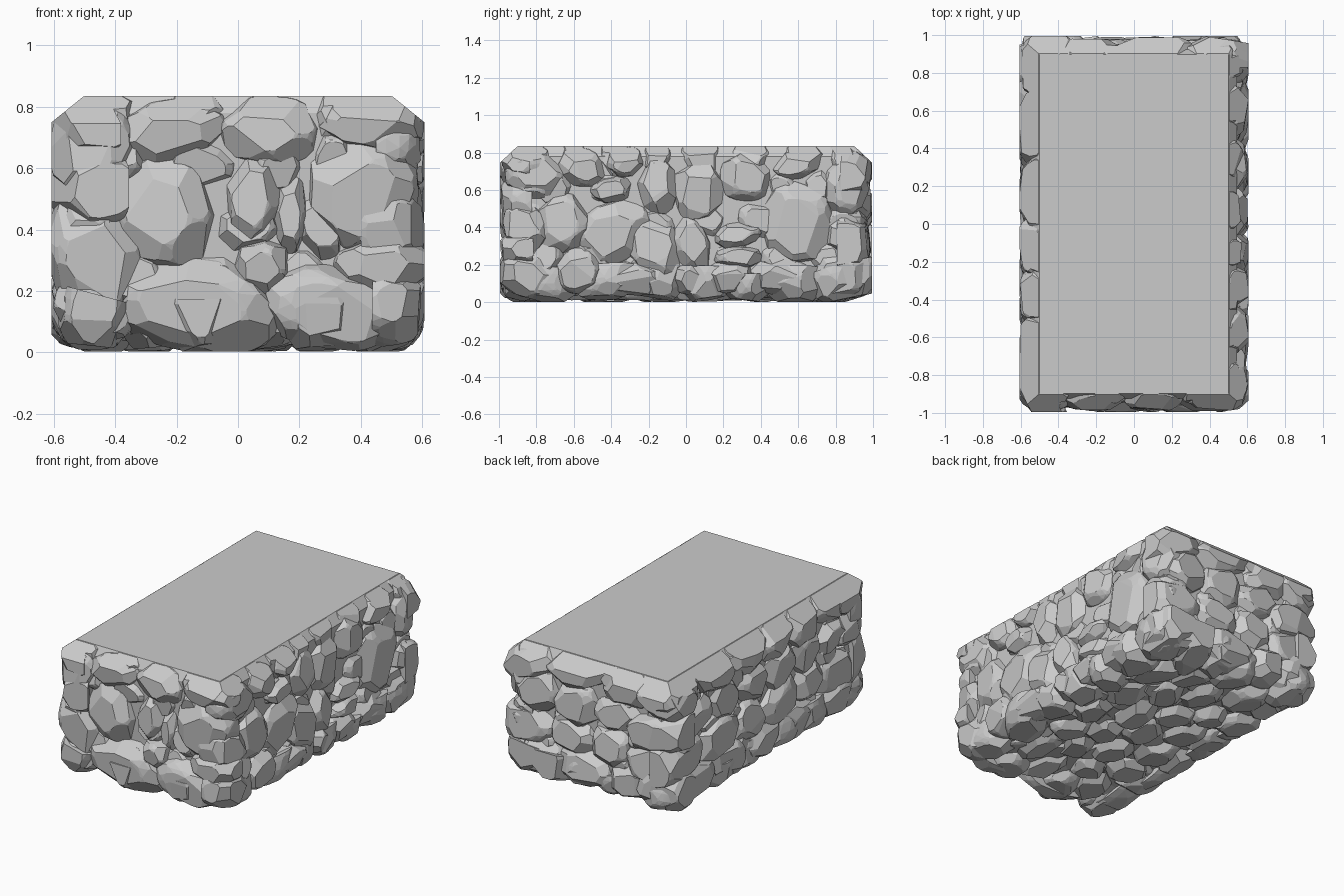
import bpy, bmesh, math, random
from mathutils import Vector, Matrix

if "Cube" in bpy.data.objects:
    bpy.data.objects.remove(bpy.data.objects["Cube"])

random.seed(5)
HX, HY, TOP = 0.6, 0.982, 0.835
ROUND = 0.14                                        # radius of the block's eased edges


def finish(bm, name, angle=22):
    bmesh.ops.recalc_face_normals(bm, faces=bm.faces[:])
    me = bpy.data.meshes.new(name)
    bm.to_mesh(me)
    bm.free()
    ob = bpy.data.objects.new(name, me)
    bpy.context.collection.objects.link(ob)
    bpy.ops.object.select_all(action='DESELECT')
    bpy.context.view_layer.objects.active = ob
    ob.select_set(True)
    bpy.ops.object.shade_smooth_by_angle(angle=math.radians(angle))
    return ob


def hull(bm):
    r = bmesh.ops.convex_hull(bm, input=bm.verts[:])
    junk = {e for e in r['geom_interior'] + r['geom_unused'] if isinstance(e, bmesh.types.BMVert)}
    bmesh.ops.delete(bm, geom=list(junk), context='VERTS')


def clip(bm, co, no):
    bmesh.ops.bisect_plane(bm, geom=bm.verts[:] + bm.edges[:] + bm.faces[:], dist=1e-5,
                           plane_co=co, plane_no=no, clear_outer=True)
    caps = [e for e in bm.edges if e.is_boundary]
    if caps:
        bmesh.ops.holes_fill(bm, edges=caps, sides=0)


# Outer limits: flat top with sloping rim, and the overall bounding box
LIMITS = [((0, 0, TOP - 0.002), (0, 0, 1)), ((0, 0, 0.002), (0, 0, -1))]
for s in (-1, 1):
    LIMITS += [((s * 0.607, 0, 0), (s, 0, 0)), ((0, s * 0.995, 0), (0, s, 0)),
               ((s * 0.502, 0, TOP), (s * 0.085, 0, 0.105)),
               ((0, s * 0.9, TOP), (0, s * 0.085, 0.09))]


def on_surface(q):
    """Point and normal of the round-edged block next to a point on its plain box."""
    lo = Vector((-HX, -HY, 0.012)) + Vector((ROUND,) * 3)
    hi = Vector((HX, HY, TOP + 0.06)) - Vector((ROUND,) * 3)
    c = Vector([min(max(q[i], lo[i]), hi[i]) for i in range(3)])
    n = (q - c).normalized()
    return c + n * ROUND, n


def stone(target, fr, u, v, ru, rv, rot, extent, sink):
    """One chipped boulder bedded in the block, facing along the local surface."""
    bm = bmesh.new()
    bmesh.ops.create_icosphere(bm, subdivisions=3, radius=1)
    for w in bm.verts:
        w.co = Vector([math.copysign(abs(c) ** 0.8, c) for c in w.co])
    clip(bm, (0, 0, -0.25), (0, 0, -1))
    clip(bm, (0, 0, 0.86), (random.uniform(-.18, .18), random.uniform(-.18, .18), 1))
    for count, tilt, reach in ((7, 0.25, 0.97), (6, 1.0, 0.98)):      # rim and shoulder facets
        for i in range(count):
            a = (i + random.random() * 0.9) * math.tau / count
            n = Vector((math.cos(a), math.sin(a), tilt * random.uniform(.6, 1.3))).normalized()
            clip(bm, n * reach * random.uniform(0.92, 1.06), n)
    d = random.uniform(0.125, 0.155)
    pos, n = on_surface(fr @ Vector((u, v, extent)))
    base = fr.to_3x3()
    turn = (base @ Vector((0, 0, 1))).rotation_difference(n).to_matrix()
    pos -= n * (0.86 * d + sink + random.uniform(-.006, .01))
    m = Matrix.Translation(pos) @ (turn @ base).to_4x4() @ Matrix.Rotation(rot, 4, 'Z') \
        @ Matrix.Diagonal((ru * 1.06, rv * 1.06, d, 1))
    bmesh.ops.transform(bm, matrix=m, verts=bm.verts[:])
    for co, no in LIMITS:
        if bm.verts:
            clip(bm, co, Vector(no).normalized())
    if len(bm.verts) > 4:
        hull(bm)
        bmesh.ops.recalc_face_normals(bm, faces=bm.faces[:])
        tmp = bpy.data.meshes.new("tmp")
        bm.to_mesh(tmp)
        target.from_mesh(tmp)
        bpy.data.meshes.remove(tmp)
    bm.free()


def frame(u, v, n):
    return Matrix((u, v, n)).transposed().to_4x4()


def rows(width, heights, size, rv):
    """Staggered courses of irregular stones spanning -width..width."""
    out = []
    for k, h in enumerate(heights):
        x = -width - (k % 2) * size * 0.7
        while x < width - size * 0.3:
            r = size * random.uniform(0.75, 1.3)
            out.append((min(x + r, width), h + random.uniform(-.03, .03), r * 1.15,
                        rv * random.uniform(0.9, 1.25), random.uniform(-.35, .35)))
            x += 2 * r
    return out


def wall(name, fr, extent, stones, filler):
    bm = bmesh.new()
    for s in stones:
        stone(bm, fr, *s, extent, 0)
    for s in filler:                                # small recessed stones in the joints
        stone(bm, fr, s[0], s[1], s[2] * 0.75, s[3] * 0.8, s[4], extent, 0.035)
    finish(bm, name)


# Front stones: x, z, half width, half height, tilt
FRONT = [(-.49, .65, .14, .16, 0), (-.22, .72, .18, .1, .15), (.1, .72, .16, .11, 0),
         (.43, .75, .17, .09, -.1), (-.47, .32, .15, .21, .1), (-.24, .46, .16, .19, .1),
         (.05, .5, .09, .15, -.15), (.4, .52, .18, .18, 0), (-.13, .15, .26, .15, -.1),
         (.3, .14, .23, .13, -.15), (-.5, .1, .13, .1, -.3), (.08, .28, .09, .09, 0),
         (.48, .28, .15, .09, .1), (.17, .45, .06, .13, 0)]
# Right side stones: y, z, half width, half height, tilt
RIGHT = [(-.8, .68, .16, .12, -.1), (-.4, .6, .11, .07, .2), (-.15, .62, .11, .15, 0),
         (.07, .6, .14, .17, 0), (.32, .67, .14, .13, 0), (.6, .42, .2, .23, 0),
         (.88, .62, .12, .17, 0), (-.87, .4, .13, .14, .3), (-.66, .42, .15, .16, .2),
         (-.38, .38, .2, .16, .5), (-.16, .28, .15, .18, .3), (.03, .3, .1, .16, .2),
         (.28, .36, .13, .07, .2), (.28, .24, .13, .06, 0), (-.57, .17, .13, .12, 0),
         (-.85, .15, .15, .12, -.3), (-.28, .1, .2, .09, 0), (.02, .1, .1, .09, 0),
         (.23, .12, .13, .09, 0), (.5, .13, .16, .1, .1), (.83, .14, .16, .13, .2),
         (.88, .36, .11, .1, 0), (.6, .74, .14, .08, .3), (-.56, .72, .13, .1, -.2),
         (-.33, .75, .1, .08, 0)]
COURSES = (.13, .33, .53, .73)
JOINTS = (.22, .43, .63, .77)
wall("front_stones", frame((1, 0, 0), (0, 0, 1), (0, -1, 0)), HY, FRONT, rows(.48, JOINTS, .12, .12))
wall("right_stones", frame((0, 1, 0), (0, 0, 1), (1, 0, 0)), HX, RIGHT, rows(.85, JOINTS, .12, .12))
wall("back_stones", frame((-1, 0, 0), (0, 0, 1), (0, 1, 0)), HY,
     rows(.53, COURSES, .15, .12), rows(.48, JOINTS, .12, .12))
wall("left_stones", frame((0, -1, 0), (0, 0, 1), (-1, 0, 0)), HX,
     rows(.91, COURSES, .145, .12), rows(.85, JOINTS, .12, .12))
wall("underside_stones", frame((0, 1, 0), (-1, 0, 0), (0, 0, -1)), -0.012,
     rows(.88, (-.48, -.29, -.1, .1, .29, .48), .15, .115),
     rows(.8, (-.37, -.18, 0, .18, .37), .12, .11))

# Solid core carrying the flat top slab
bm = bmesh.new()
for x, y, z in ((.46, .83, .06), (.53, .9, .16), (.545, .925, .78), (.5, .897, TOP)):
    for sx in (-1, 1):
        for sy in (-1, 1):
            bm.verts.new((sx * x, sy * y, z))
hull(bm)
finish(bm, "core_with_flat_top", 20)
